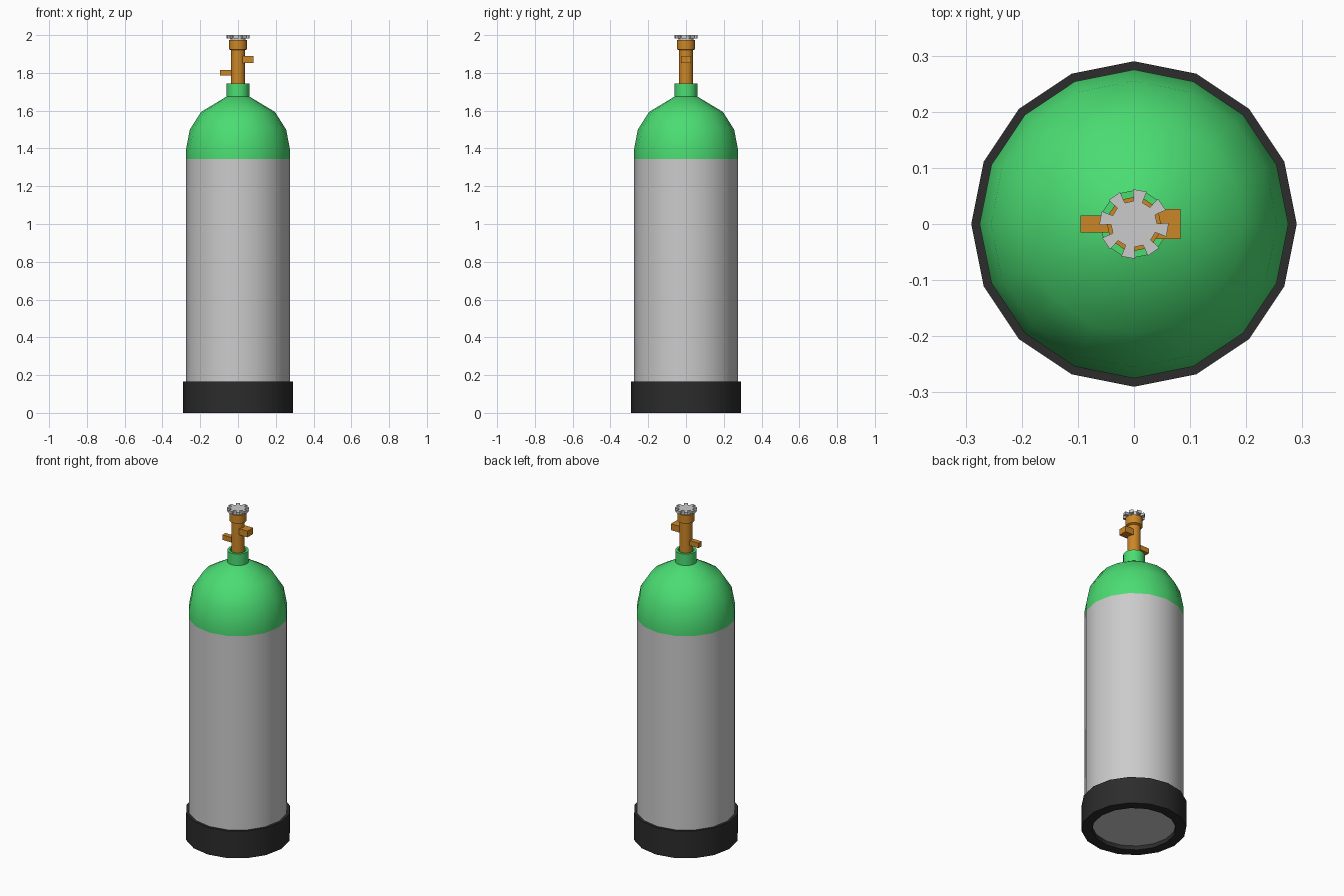
import bpy, bmesh
from math import cos, sin, pi, radians

if "Cube" in bpy.data.objects:
    bpy.data.objects.remove(bpy.data.objects["Cube"])


def material(name, rgb):
    m = bpy.data.materials.new(name)
    m.diffuse_color = (*rgb, 1)
    m.use_nodes = True
    m.node_tree.nodes["Principled BSDF"].inputs["Base Color"].default_value = m.diffuse_color
    return m


GREEN = material("green_paint", (0.07, 0.72, 0.17))
BRASS = material("brass", (0.60, 0.24, 0.02))
BLACK = material("black_rubber", (0.025, 0.025, 0.025))


def finish(name, bm, mat=None, smooth=True):
    bmesh.ops.recalc_face_normals(bm, faces=bm.faces)
    me = bpy.data.meshes.new(name)
    bm.to_mesh(me)
    bm.free()
    ob = bpy.data.objects.new(name, me)
    bpy.context.collection.objects.link(ob)
    if mat:
        me.materials.append(mat)
    if smooth:
        bpy.ops.object.select_all(action='DESELECT')
        ob.select_set(True)
        bpy.context.view_layer.objects.active = ob
        bpy.ops.object.shade_smooth_by_angle(angle=radians(35))
    return ob


def lathe(name, profile, mat=None, sides=16, closed=False):
    """Revolve (radius, z) points about z; r = 0 ends become poles."""
    bm = bmesh.new()
    rings = []
    for r, z in profile:
        if r == 0:
            rings.append([bm.verts.new((0, 0, z))] * sides)
        else:
            rings.append([bm.verts.new((r * cos(2 * pi * i / sides), r * sin(2 * pi * i / sides), z))
                          for i in range(sides)])
    pairs = list(zip(rings, rings[1:]))
    if closed:
        pairs.append((rings[-1], rings[0]))
    for a, b in pairs:
        for i in range(sides):
            j = (i + 1) % sides
            bm.faces.new(list(dict.fromkeys((a[i], a[j], b[j], b[i]))))
    return finish(name, bm, mat)


def box(name, lo, hi, mat):
    bm = bmesh.new()
    bmesh.ops.create_cube(bm, size=1)
    for v in bm.verts:
        v.co = [(l + h) / 2 + c * (h - l) for c, l, h in zip(v.co, lo, hi)]
    return finish(name, bm, mat, smooth=False)


# Tank: grey cylinder and green shoulder
lathe("tank_body", [(0, 0.025), (0.235, 0.025), (0.275, 0.08), (0.275, 1.345)])
lathe("tank_shoulder", [(0.275, 1.345), (0.275, 1.395), (0.255, 1.50), (0.195, 1.594),
                        (0.06, 1.675), (0, 1.68)], GREEN)

# Rubber boot, open underneath
lathe("boot", [(0.232, 0), (0.29, 0), (0.29, 0.165), (0.27, 0.165), (0.27, 0.08), (0.232, 0.03)],
      BLACK, closed=True)

# Neck ring with the valve stem and collar
lathe("neck_ring", [(0.06, 1.64), (0.06, 1.745), (0.045, 1.745), (0.045, 1.73), (0, 1.73)], GREEN)
lathe("valve_stem", [(0, 1.70), (0.037, 1.70), (0.037, 1.92), (0.048, 1.925), (0.048, 1.975),
                     (0, 1.975)], BRASS)

# Side outlets
box("outlet_right", (0.02, -0.027, 1.852), (0.083, 0.027, 1.89), BRASS)
box("outlet_left", (-0.095, -0.015, 1.785), (-0.02, 0.015, 1.815), BRASS)

# Handwheel: hub and eight-toothed disc
lathe("handwheel_hub", [(0, 1.97), (0.04, 1.97), (0.04, 1.986), (0, 1.986)])
bm = bmesh.new()
outline = []
for k in range(8):
    mid = radians(80 + 45 * k)
    for r, a in ((0.041, -11.5), (0.062, -11.5), (0.062, 11.5), (0.041, 11.5)):
        outline.append(bm.verts.new((r * cos(mid + radians(a)), r * sin(mid + radians(a)), 1.983)))
face = bm.faces.new(outline)
top = bmesh.ops.extrude_face_region(bm, geom=[face])["geom"]
for v in top:
    if isinstance(v, bmesh.types.BMVert):
        v.co.z = 2.0
finish("handwheel", bm, smooth=False)
